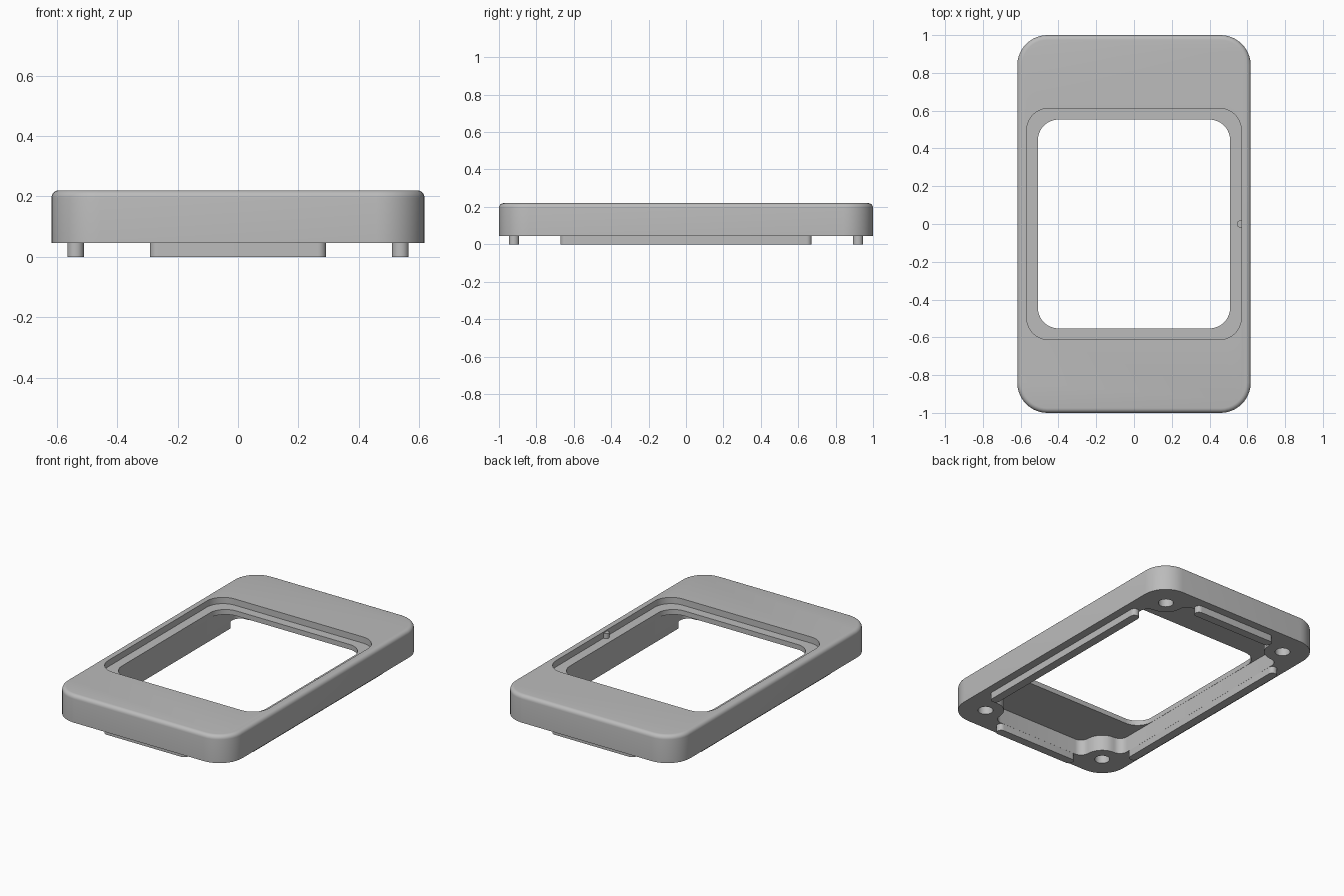
import bpy, bmesh
from math import cos, sin, pi, radians
from mathutils import Vector

if "Cube" in bpy.data.objects:
    bpy.data.objects.remove(bpy.data.objects["Cube"])

grey = bpy.data.materials.new("plain_grey")
grey.use_nodes = True
COLOUR = (0.5, 0.5, 0.5, 1)
grey.diffuse_color = COLOUR
grey.node_tree.nodes["Principled BSDF"].inputs["Base Color"].default_value = COLOUR


def arc(cx, cy, r, start, end, steps=10):
    """Points along an arc, angles in degrees."""
    angles = [radians(start + (end - start) * i / steps) for i in range(steps + 1)]
    return [(cx + r * cos(a), cy + r * sin(a)) for a in angles]


def four_way(quarter):
    """Mirror a first-quadrant outline into a closed loop, dropping repeats."""
    loop = []
    for sx, sy in ((1, 1), (-1, 1), (-1, -1), (1, -1)):
        points = [(x * sx, y * sy) for x, y in quarter]
        loop += points if sx * sy > 0 else points[::-1]
    return [p for i, p in enumerate(loop)
            if (Vector(p) - Vector(loop[i - 1])).length > 1e-5]


def rounded(hx, hy, r):
    return four_way(arc(hx - r, hy - r, r, 0, 90))


def prism(name, outline, z0, z1, offset=(0, 0), fillet=0):
    """Extrude an outline upwards, with an optional rounded top edge."""
    bm = bmesh.new()
    ox, oy = offset
    base = bm.faces.new([bm.verts.new((x + ox, y + oy, z0)) for x, y in outline])
    top = bmesh.ops.extrude_face_region(bm, geom=[base], use_keep_orig=True)["geom"]
    verts = [g for g in top if isinstance(g, bmesh.types.BMVert)]
    bmesh.ops.translate(bm, verts=verts, vec=(0, 0, z1 - z0))
    bmesh.ops.recalc_face_normals(bm, faces=bm.faces[:])
    if fillet:
        rim = [e for e in bm.edges if all(v.co.z > z1 - 1e-5 for v in e.verts)]
        bmesh.ops.bevel(bm, geom=rim, offset=fillet, segments=5, profile=0.5,
                        affect='EDGES')
    mesh = bpy.data.meshes.new(name)
    bm.to_mesh(mesh)
    bm.free()
    mesh.materials.append(grey)
    obj = bpy.data.objects.new(name, mesh)
    bpy.context.collection.objects.link(obj)
    return obj


def activate(obj):
    bpy.ops.object.select_all(action='DESELECT')
    obj.select_set(True)
    bpy.context.view_layer.objects.active = obj


def cut(target, cutter):
    mod = target.modifiers.new("cut", 'BOOLEAN')
    mod.operation, mod.solver, mod.object = 'DIFFERENCE', 'EXACT', cutter
    activate(target)
    bpy.ops.object.modifier_apply(modifier=mod.name)
    bpy.data.objects.remove(cutter)


BOTTOM, CEILING, SHELF, TOP = 0.045, 0.148, 0.18, 0.22
WALL_X, WALL_Y = 0.51, 0.892       # inner walls
BOSS_X, BOSS_Y = 0.455, 0.838      # screw boss centres
BOSS_R, FLARE = 0.11, 0.055

# Outer shell with a rounded top edge
shell = prism("bezel_shell", rounded(0.618, 1.0, 0.16), BOTTOM, TOP, fillet=0.025)

# Underside cavity, flaring around a screw boss in each corner
reach = BOSS_R + FLARE
quarter = (arc(BOSS_X, BOSS_Y - reach, FLARE, 0, 90)
           + arc(BOSS_X, BOSS_Y, BOSS_R, 270, 180)
           + arc(BOSS_X - reach, BOSS_Y, WALL_Y - BOSS_Y, 0, 90))
cut(shell, prism("cavity_cutter", four_way(quarter), -0.1, CEILING))

# Window opening and the shallow recess around it
cut(shell, prism("opening_cutter", rounded(WALL_X - 0.001, 0.553, 0.11), 0.1, 0.4))
cut(shell, prism("recess_cutter", rounded(0.568, 0.612, 0.115), SHELF, 0.4))

# Blind screw holes
for sx in (-1, 1):
    for sy in (-1, 1):
        circle = arc(0, 0, 0.045, 0, 360, 28)[:-1]
        cut(shell, prism("hole_cutter", circle, -0.1, 0.16,
                         (sx * BOSS_X, sy * BOSS_Y)))

# Locating ribs under the walls, with rounded ends
HALF = 0.0275
parts = [shell]
for side, sign in (("left", 1), ("right", -1)):
    parts.append(prism(side + "_rib", rounded(HALF, 0.672, HALF - 0.0005), 0, BOTTOM + 0.002,
                       (sign * (WALL_X + HALF + 0.0005), 0)))
for side, sign in (("back", 1), ("front", -1)):
    parts.append(prism(side + "_rib", rounded(0.292, HALF, HALF - 0.0005), 0, BOTTOM + 0.002,
                       (0, sign * (WALL_Y + HALF + 0.0005))))

# Small key peg standing on the shelf
parts.append(prism("key_peg", arc(0, 0, 0.019, 0, 360, 20)[:-1],
                   SHELF - 0.005, TOP - 0.008, (0.563, 0)))

for part in parts:
    activate(part)
    bpy.ops.object.shade_smooth_by_angle(angle=radians(30))
